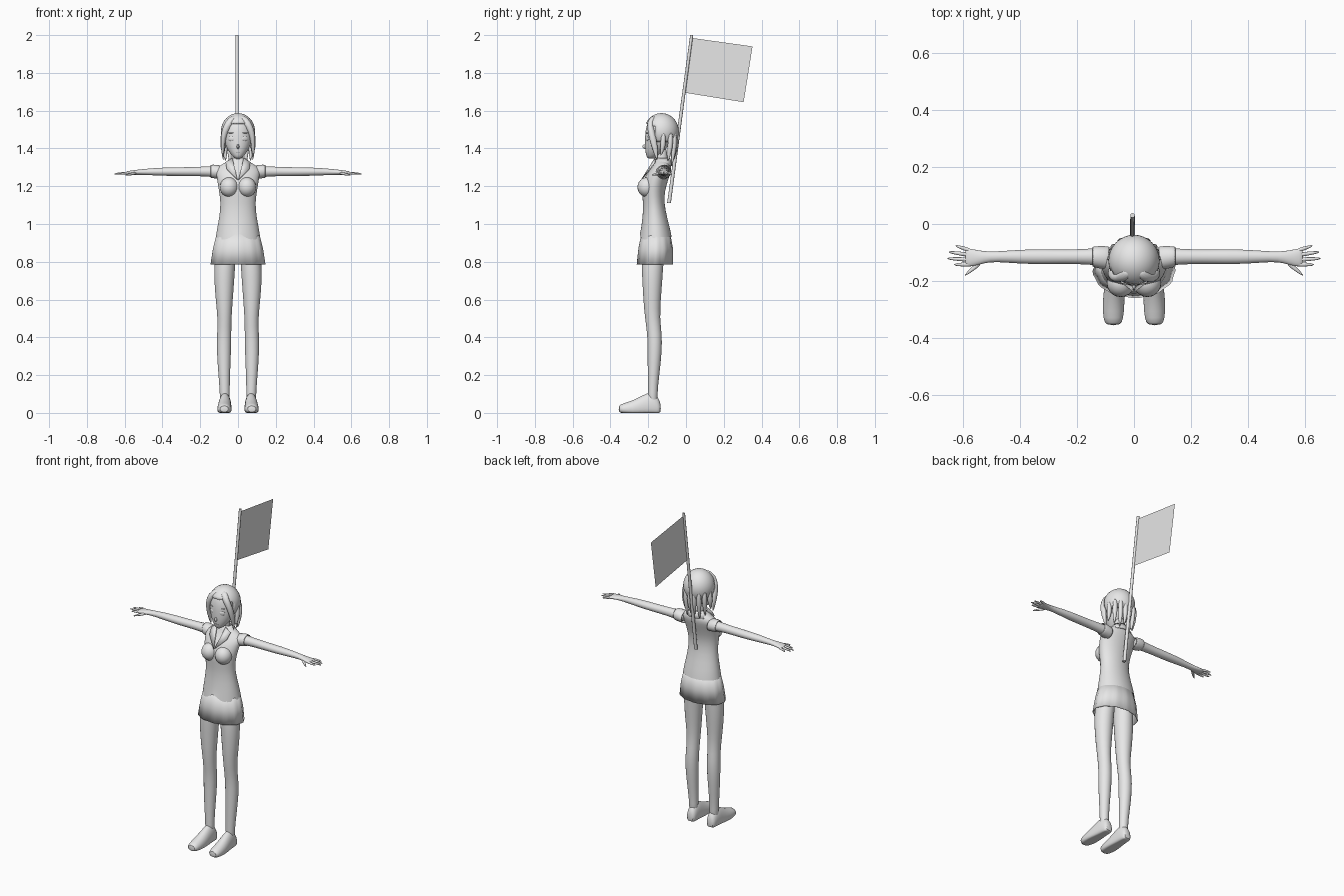
import bpy, bmesh, math
from mathutils import Vector

if "Cube" in bpy.data.objects:
    bpy.data.objects.remove(bpy.data.objects["Cube"], do_unlink=True)

grey = bpy.data.materials.new("plain grey")
grey.use_nodes = True
grey.diffuse_color = (.8, .8, .8, 1)
grey.node_tree.nodes["Principled BSDF"].inputs["Base Color"].default_value = (.8, .8, .8, 1)


def finish(name, bm, mirror=False, subdivide=False, thickness=0):
    """Turn a bmesh into a named object with its modifiers."""
    bmesh.ops.recalc_face_normals(bm, faces=bm.faces)
    mesh = bpy.data.meshes.new(name)
    bm.to_mesh(mesh)
    bm.free()
    mesh.materials.append(grey)
    obj = bpy.data.objects.new(name, mesh)
    bpy.context.collection.objects.link(obj)
    bpy.ops.object.select_all(action='DESELECT')
    obj.select_set(True)
    bpy.context.view_layer.objects.active = obj
    bpy.ops.object.shade_smooth_by_angle(angle=math.radians(60))
    if mirror:
        obj.modifiers.new("mirror", 'MIRROR').use_mirror_merge = False
    if thickness:
        obj.modifiers.new("thickness", 'SOLIDIFY').thickness = thickness
    if subdivide:
        subsurf = obj.modifiers.new("smooth", 'SUBSURF')
        subsurf.levels = subsurf.render_levels = 1
    return obj


def loft(name, axis, rings, sides=16, caps=True, mirror=False, subdivide=True,
         shape=None, thickness=0):
    """Skin ellipses given as (position on axis, two centres, two radii)."""
    bm = bmesh.new()
    loops = []
    for t, a, b, ra, rb in rings:
        loop = []
        for i in range(sides):
            angle = math.tau * i / sides
            co = [a + ra * math.cos(angle), b + rb * math.sin(angle)]
            co.insert("xyz".index(axis), t)
            co = Vector(co)
            loop.append(bm.verts.new(shape(co, i) if shape else co))
        loops.append(loop)
    for low, high in zip(loops, loops[1:]):
        for i in range(sides):
            j = (i + 1) % sides
            bm.faces.new((low[i], low[j], high[j], high[i]))
    if caps:
        bm.faces.new(loops[0])
        bm.faces.new(loops[-1])
    return finish(name, bm, mirror, subdivide, thickness)


def body(name, rows, **options):
    """Central upright loft from (height, half width, front, back)."""
    rings = [(z, 0, (f + b) / 2, w, (b - f) / 2) for z, w, f, b in rows]
    return loft(name, "z", rings, **options)


def ellipsoid(name, centre, radii, turn=0, mirror=False):
    bm = bmesh.new()
    bmesh.ops.create_uvsphere(bm, u_segments=20, v_segments=12, radius=1)
    for v in bm.verts:
        p = Vector(r * c for r, c in zip(radii, v.co))
        c, s = math.cos(turn), math.sin(turn)
        v.co = Vector(centre) + Vector((p.x * c - p.y * s, p.x * s + p.y * c, p.z))
    return finish(name, bm, mirror)


def plate(name, points, mirror=False, thickness=0):
    bm = bmesh.new()
    bm.faces.new([bm.verts.new(p) for p in points])
    return finish(name, bm, mirror, thickness=thickness)


# Vest, with a pointed front hem
def vest_hem(co, i):
    if co.z < .94 and co.y < -.16:
        co.z += max(-.012, .028 - .8 * abs(co.x))
    return co


body("vest", [
    (.93, .119, -.245, -.075), (.975, .112, -.238, -.083), (1.08, .091, -.225, -.112),
    (1.15, .097, -.232, -.115), (1.2, .106, -.235, -.105), (1.26, .115, -.215, -.085),
    (1.29, .12, -.188, -.077), (1.315, .09, -.172, -.08), (1.34, .04, -.16, -.09),
], sides=24, caps=False, shape=vest_hem)
ellipsoid("bust", (.047, -.207, 1.195), (.049, .05, .052), mirror=True)

# Skirt with shallow pleats
def pleat(co, i):
    push = 1 + (.012 if i % 4 < 2 else -.012) * (co.z < .9)
    return Vector((co.x * push, -.165 + (co.y + .165) * push, co.z))


body("skirt", [
    (.785, .144, -.26, -.07), (.87, .131, -.251, -.07), (.965, .109, -.234, -.086),
], sides=48, caps=False, shape=pleat, subdivide=False, thickness=.004)

# Sleeves and collar
loft("sleeves", "x", [
    (.085, -.12, 1.272, .042, .036), (.12, -.117, 1.278, .041, .038),
    (.147, -.115, 1.279, .036, .035),
], caps=False, mirror=True, thickness=.004)
body("collar", [(1.31, .075, -.172, -.07), (1.35, .042, -.158, -.085)],
     caps=False, subdivide=False, thickness=.005)
plate("lapels", [(.03, -.165, 1.35), (.066, -.168, 1.328), (.06, -.195, 1.292),
                 (.003, -.238, 1.235)], mirror=True, thickness=.006)

# Legs and shoes
loft("legs", "z", [
    (.04, .07, -.175, .027, .028), (.1, .07, -.177, .026, .025),
    (.2, .073, -.172, .031, .031), (.33, .075, -.165, .039, .039),
    (.42, .073, -.166, .038, .039), (.5, .071, -.178, .037, .04),
    (.6, .073, -.18, .046, .047), (.7, .073, -.178, .054, .054),
    (.79, .07, -.178, .057, .059), (.93, .058, -.165, .05, .06),
], mirror=True)


def flat_sole(co, i):
    co.z = max(co.z, 0)
    return co


loft("shoes", "y", [
    (-.357, .073, .02, .026, .02), (-.335, .073, .02, .036, .03),
    (-.28, .072, .02, .04, .047), (-.23, .07, .03, .036, .064),
    (-.185, .069, .04, .033, .075), (-.15, .068, .03, .03, .06),
    (-.133, .068, .02, .022, .03),
], mirror=True, shape=flat_sole)

# Arms, fingers and thumbs
loft("arms", "x", [
    (.08, -.115, 1.275, .034, .032), (.14, -.115, 1.278, .03, .029),
    (.2, -.115, 1.278, .026, .025), (.28, -.115, 1.277, .026, .024),
    (.36, -.115, 1.277, .027, .023), (.44, -.115, 1.277, .022, .02),
    (.51, -.115, 1.275, .017, .015), (.55, -.119, 1.273, .027, .013),
    (.585, -.118, 1.27, .034, .01), (.595, -.117, 1.269, .03, .007),
], mirror=True)
for name, base, reach, tip in (("index", -.142, .635, -.143), ("middle", -.126, .66, -.121),
                               ("ring", -.11, .655, -.098), ("little", -.095, .63, -.076)):
    loft(name + "_fingers", "x", [
        (.57, base, 1.27, .009, .008),
        ((reach + .57) / 2, (base + tip) / 2, 1.269, .008, .007),
        (reach, tip, 1.264, .004, .004),
    ], sides=8, mirror=True)
loft("thumbs", "x", [
    (.535, -.13, 1.27, .014, .009), (.565, -.155, 1.265, .011, .008),
    (.597, -.182, 1.258, .004, .004),
], sides=8, mirror=True)

# Neck and head
body("neck", [(1.29, .037, -.16, -.09), (1.34, .028, -.16, -.098),
              (1.42, .028, -.165, -.1)])
body("head", [
    (1.345, .013, -.202, -.165), (1.362, .034, -.212, -.14), (1.4, .061, -.218, -.1),
    (1.44, .074, -.218, -.08), (1.49, .079, -.217, -.07), (1.54, .072, -.205, -.07),
    (1.575, .04, -.175, -.09),
], sides=20)
ellipsoid("nose", (0, -.217, 1.41), (.007, .013, .012))
ellipsoid("mouth", (0, -.212, 1.378), (.013, .003, .002))
ellipsoid("eyes", (.036, -.206, 1.452), (.017, .004, .012), turn=.4, mirror=True)
ellipsoid("eyebrows", (.038, -.206, 1.482), (.018, .004, .002), turn=.4, mirror=True)

# Hair cap, opened around the face
bm = bmesh.new()
bmesh.ops.create_uvsphere(bm, u_segments=32, v_segments=20, radius=1)
for v in bm.verts:
    v.co = Vector((v.co.x * .09, -.13 + v.co.y * .092, 1.49 + v.co.z * .097))
opening = []
for face in bm.faces:
    c = face.calc_center_median()
    if c.z < 1.43 or (c.y < -.16 and c.z < 1.54 - .3 * abs(c.x)):
        opening.append(face)
bmesh.ops.delete(bm, geom=opening, context='FACES')
finish("hair_cap", bm, thickness=.008)

# Fringe and hanging locks
loft("fringe", "z", [
    (1.575, .02, -.165, .018, .015), (1.545, .043, -.193, .026, .016),
    (1.49, .072, -.185, .019, .02), (1.42, .083, -.168, .012, .02),
    (1.335, .078, -.152, .002, .004),
], sides=10, mirror=True)
for name, x, y, tip, tip_z in (("side", .08, -.12, .078, 1.36), ("rear_side", .07, -.082, .066, 1.33),
                               ("rear", .045, -.062, .042, 1.31), ("nape", .015, -.056, .013, 1.33)):
    loft(name + "_locks", "z", [
        (1.49, x, y, .012, .012), (1.43, x, y, .017, .016),
        ((1.43 + tip_z) / 2, (x + tip) / 2, y - .005, .013, .013),
        (tip_z, tip, y - .014, .002, .003),
    ], sides=8, mirror=True)

# Flag on a leaning pole
loft("flag_pole", "z", [(1.11, -.005, -.09, .01, .01), (2, -.005, .03, .008, .008)],
     sides=12, subdivide=False)
plate("flag", [(-.005, .03, 1.985), (-.005, .352, 1.94), (-.005, .305, 1.645),
               (-.005, -.005, 1.695)])
